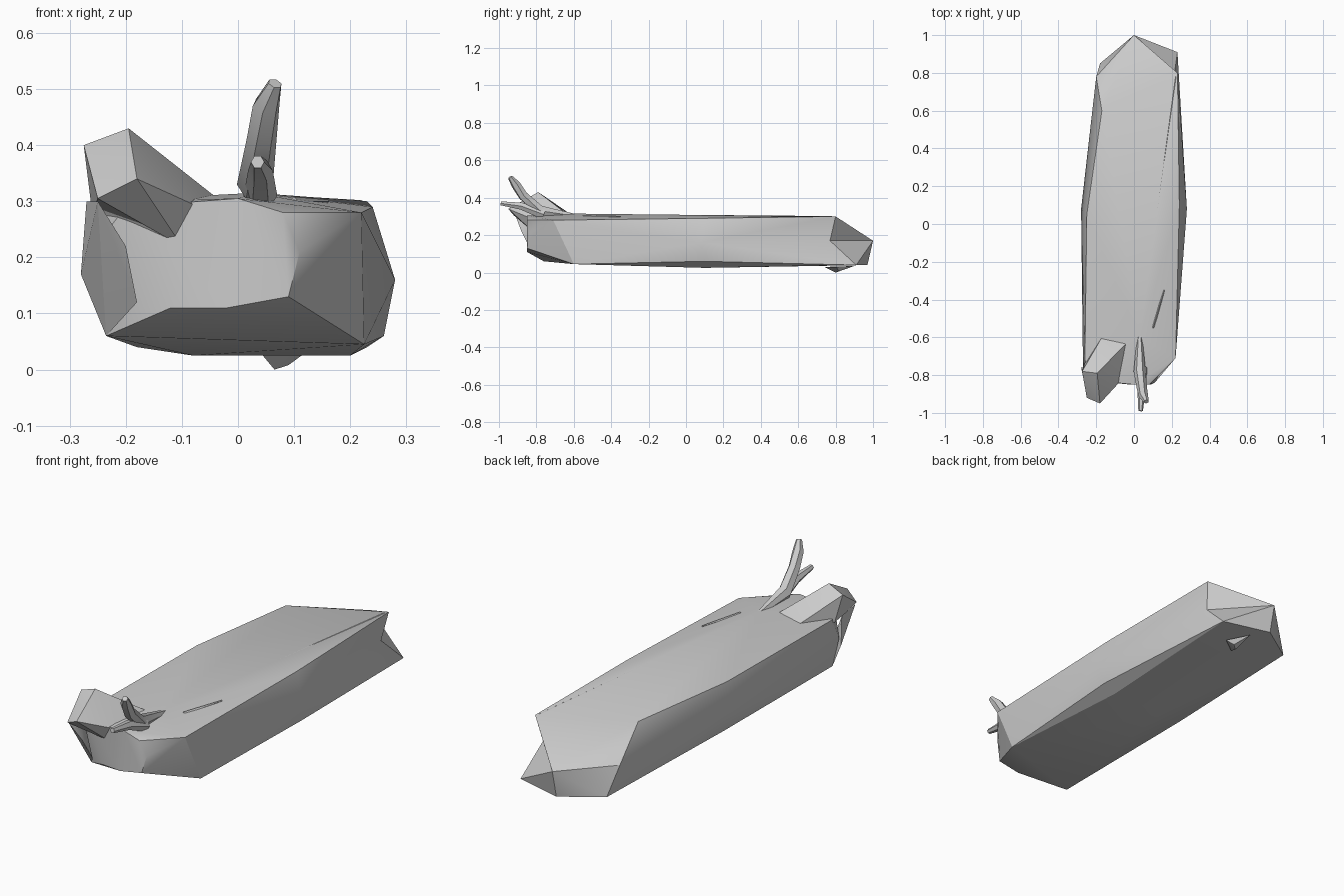
import bpy
import bmesh
import math
from mathutils import Vector

default_cube = bpy.data.objects.get("Cube")
if default_cube:
    bpy.data.objects.remove(default_cube, do_unlink=True)

GREY = (0.6, 0.6, 0.6, 1)


def make_material(name, color):
    material = bpy.data.materials.new(name)
    material.use_nodes = True
    material.diffuse_color = color
    shader = material.node_tree.nodes["Principled BSDF"]
    shader.inputs["Base Color"].default_value = color
    shader.inputs["Roughness"].default_value = 0.9
    return material


wood = make_material("weathered grey", GREY)


def finish(name, bm, angle=30):
    """Turn a bmesh into a shaded object with the wood colour."""
    bmesh.ops.recalc_face_normals(bm, faces=bm.faces)
    mesh = bpy.data.meshes.new(name)
    bm.to_mesh(mesh)
    bm.free()
    mesh.materials.append(wood)
    part = bpy.data.objects.new(name, mesh)
    bpy.context.collection.objects.link(part)
    bpy.ops.object.select_all(action="DESELECT")
    part.select_set(True)
    bpy.context.view_layer.objects.active = part
    bpy.ops.object.shade_smooth_by_angle(angle=math.radians(angle))
    return part


def hull(points):
    """Faceted solid wrapped around a handful of corner points."""
    bm = bmesh.new()
    verts = [bm.verts.new(point) for point in points]
    result = bmesh.ops.convex_hull(bm, input=verts)
    spare = set(result["geom_interior"]) | set(result["geom_unused"])
    loose = [item for item in spare
             if isinstance(item, bmesh.types.BMVert) and item.is_valid]
    bmesh.ops.delete(bm, geom=loose, context="VERTS")
    return bm


def push_in_edge(bm, start, end, target):
    """Split the edge between two corners and pull its middle to a target."""
    def corner(point):
        return min(bm.verts, key=lambda v: (v.co - Vector(point)).length)
    edge = bm.edges.get((corner(start), corner(end)))
    if edge is None:
        return
    _, middle = bmesh.utils.edge_split(edge, edge.verts[0], 0.5)
    middle.co = target
    bmesh.ops.triangulate(bm, faces=list(middle.link_faces))


def branch(name, path, radii, sides=6, flatten=1):
    """Tapered tube along a path lying mostly in the length of the log."""
    bm = bmesh.new()
    path = [Vector(point) for point in path]
    rings = []
    for i, (center, radius) in enumerate(zip(path, radii)):
        along = path[min(i + 1, len(path) - 1)] - path[max(i - 1, 0)]
        across = along.cross(Vector((0, 0, 1))).normalized()
        upward = across.cross(along).normalized()
        ring = []
        for k in range(sides):
            turn = math.tau * k / sides
            offset = across * math.cos(turn) + upward * math.sin(turn) * flatten
            ring.append(bm.verts.new(center + offset * radius))
        rings.append(ring)
    for lower, upper in zip(rings, rings[1:]):
        for k in range(sides):
            n = (k + 1) % sides
            bm.faces.new((lower[k], lower[n], upper[n], upper[k]))
    bm.faces.new(rings[0])
    bm.faces.new(rings[-1])
    return finish(name, bm, angle=40)


# Main log: upper rim, widest line, lower rim, then the two ends
back_top, back_low = (0.23, 0.8, 0.3), (0.23, 0.91, 0.04)
upper_rim = [(0.22, -0.71, 0.28), (0.24, 0.1, 0.29), back_top,
             (-0.17, 0.6, 0.3), (-0.25, 0.05, 0.3), (-0.26, -0.72, 0.3),
             (0.03, -0.6, 0.315)]
widest = [(0.28, 0.08, 0.16), (-0.28, 0.08, 0.17), (-0.27, -0.76, 0.2),
          (-0.2, 0.78, 0.17)]
lower_rim = [(0.225, -0.6, 0.045), (0.26, 0.1, 0.06), back_low,
             (0.2, 0.1, 0.025), (-0.08, 0.1, 0.025), (-0.18, 0.85, 0.04),
             (-0.23, 0.05, 0.06), (-0.235, -0.76, 0.06)]
front_end = [(-0.12, -0.84, 0.11), (-0.02, -0.85, 0.11), (0.09, -0.85, 0.13),
             (0.11, -0.84, 0.21), (0.08, -0.85, 0.28), (0.0, -0.85, 0.305),
             (-0.2, -0.83, 0.29)]
back_tip = [(0, 1, 0.17), (0, 0.97, 0.04)]
log = hull(upper_rim + widest + lower_rim + front_end + back_tip)
push_in_edge(log, back_top, back_low, (0.21, 0.77, 0.17))
finish("log", log)

# Broken limb stub leaning out of the front right corner
stub_end = [(-0.275, -0.78, 0.4), (-0.195, -0.79, 0.43),
            (-0.18, -0.95, 0.34), (-0.25, -0.92, 0.305)]
stub_root = [(-0.03, -0.62, 0.3), (-0.17, -0.6, 0.3), (-0.26, -0.74, 0.28),
             (-0.07, -0.83, 0.29), (-0.1, -0.82, 0.22)]
finish("limb_stub", hull(stub_end + stub_root))

# Bark flare running down from the stub to the lower corner
flare = [(-0.25, -0.91, 0.3), (-0.2, -0.88, 0.22), (-0.235, -0.76, 0.06),
         (-0.18, -0.83, 0.12), (-0.27, -0.78, 0.3), (-0.28, -0.76, 0.17)]
finish("bark_flare", hull(flare))

# Upright twig and the shorter one pointing forward
branch("tall_twig",
       [(0.03, -0.58, 0.3), (0.03, -0.78, 0.33), (0.042, -0.87, 0.41),
        (0.05, -0.91, 0.47), (0.066, -0.94, 0.51)],
       [0.012, 0.032, 0.027, 0.025, 0.013])
branch("short_twig",
       [(0.04, -0.76, 0.31), (0.04, -0.88, 0.355), (0.035, -0.99, 0.37)],
       [0.03, 0.022, 0.012])

# Raised bark seams on the top
branch("long_seam", [(0.03, -0.62, 0.306), (0.1, -0.1, 0.302), (0.22, 0.78, 0.299)],
       [0.014, 0.012, 0.005], sides=4, flatten=0.6)
branch("short_seam", [(0.1, -0.55, 0.3), (0.16, -0.35, 0.3)],
       [0.008, 0.003], sides=4)

# Small knot under the back end
knot = [(0.04, 0.74, 0.03), (0.12, 0.8, 0.03), (0.06, 0.9, 0.035),
        (0.065, 0.8, 0), (0.09, 0.82, 0.008)]
finish("underside_knot", hull(knot))
